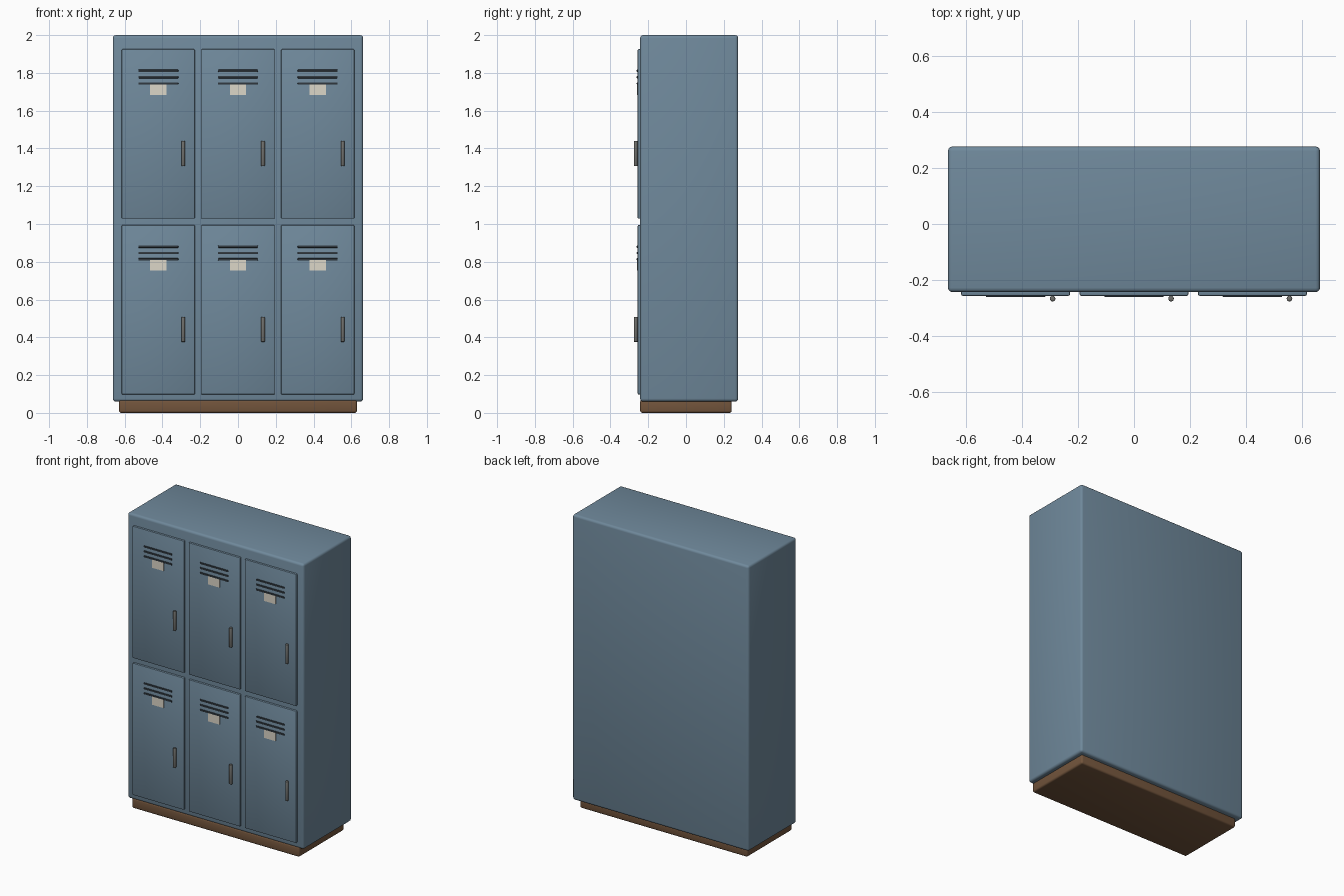
import bpy

if "Cube" in bpy.data.objects:
    bpy.data.objects.remove(bpy.data.objects["Cube"])


def material(name, rgb):
    m = bpy.data.materials.new(name)
    m.diffuse_color = (*rgb, 1)
    m.use_nodes = True
    m.node_tree.nodes["Principled BSDF"].inputs["Base Color"].default_value = m.diffuse_color
    return m


BLUE = material("blue_steel", (0.16, 0.25, 0.33))
BROWN = material("brown_plinth", (0.17, 0.09, 0.045))
DARK = material("dark_slot", (0.03, 0.04, 0.05))
CREAM = material("cream_card", (0.72, 0.68, 0.58))
METAL = material("handle_metal", (0.16, 0.16, 0.15))


def finish(ob, name, mat, bevel, segments):
    ob.name = name
    ob.data.materials.append(mat)
    bpy.ops.object.transform_apply(location=False, rotation=False, scale=True)
    if bevel:
        mod = ob.modifiers.new("rounded_edges", 'BEVEL')
        mod.width = bevel
        mod.segments = segments
        mod.limit_method = 'ANGLE'
        mod.angle_limit = 0.9
        bpy.ops.object.modifier_apply(modifier=mod.name)
        bpy.ops.object.shade_smooth_by_angle()
    return ob


def box(name, x, y, z, mat, bevel=0.0, segments=3):
    """Box from (min, max) ranges on each axis."""
    ranges = (x, y, z)
    bpy.ops.mesh.primitive_cube_add(size=1, location=[(a + b) / 2 for a, b in ranges])
    ob = bpy.context.object
    ob.scale = [b - a for a, b in ranges]
    return finish(ob, name, mat, bevel, segments)


# Cabinet body and plinth
box("cabinet_body", (-0.663, 0.663), (-0.243, 0.276), (0.06, 2.0), BLUE, 0.016)
box("plinth", (-0.63, 0.63), (-0.243, 0.242), (0.0, 0.07), BROWN, 0.012)

# Two rows of three doors, each with vents, name card and handle
for row, z0 in (("lower", 0.097), ("upper", 1.028)):
    for col, cx in (("left", -0.422), ("middle", 0.0), ("right", 0.422)):
        tag = f"{row}_{col}"
        box(f"door_{tag}", (cx - 0.194, cx + 0.194), (-0.256, -0.228),
            (z0, z0 + 0.898), BLUE, 0.006, 2)
        for i in range(3):
            z = z0 + 0.716 + i * 0.0335
            box(f"vent_slot_{tag}_{i + 1}", (cx - 0.106, cx + 0.106),
                (-0.261, -0.25), (z - 0.006, z + 0.006), DARK, 0.003, 2)
        box(f"name_card_{tag}", (cx - 0.043, cx + 0.043), (-0.2605, -0.25),
            (z0 + 0.656, z0 + 0.716), CREAM)
        bpy.ops.mesh.primitive_cylinder_add(
            vertices=16, radius=0.01, depth=0.132,
            location=(cx + 0.132, -0.266, z0 + 0.345))
        finish(bpy.context.object, f"handle_{tag}", METAL, 0.003, 2)
